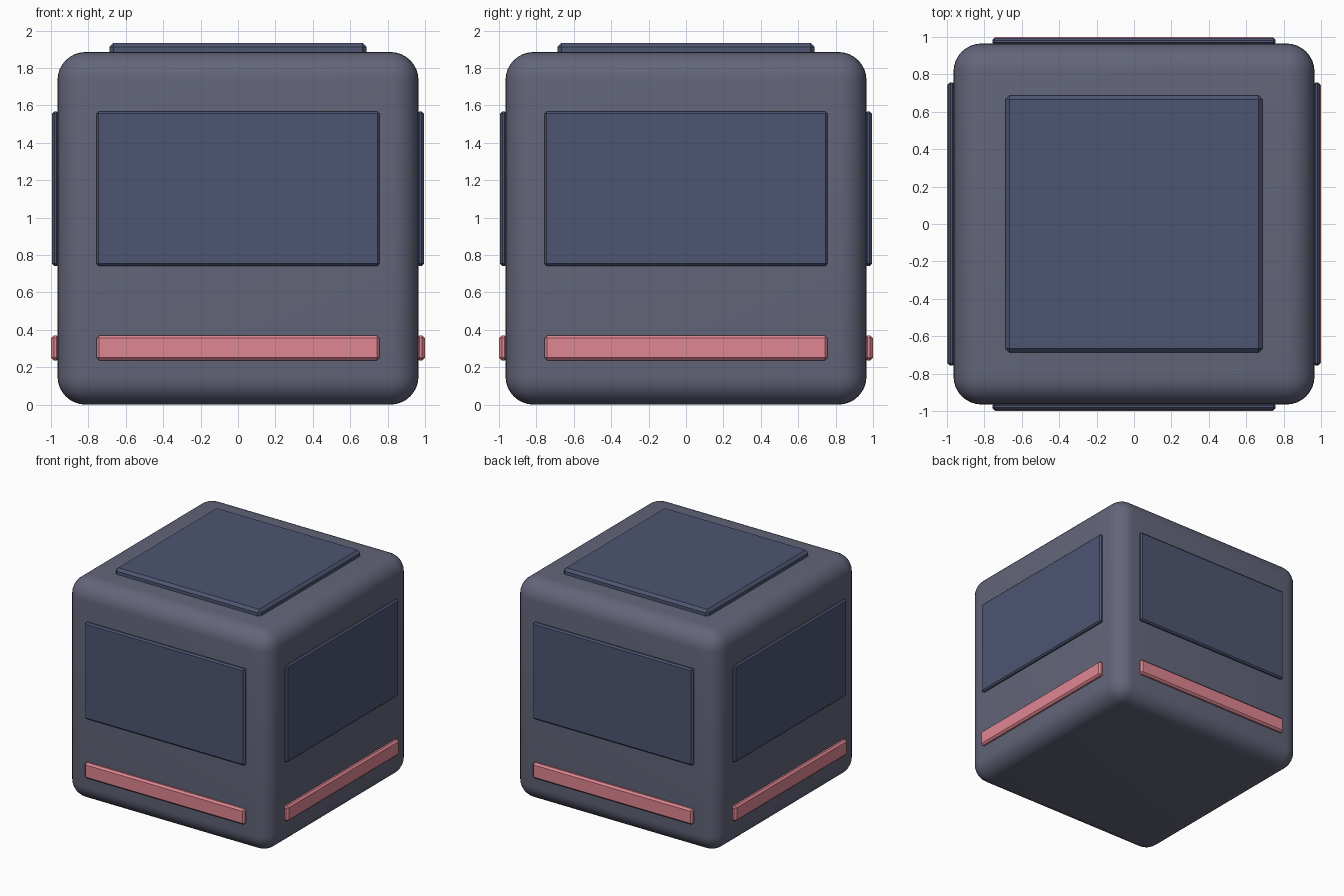
import bpy
import math

if "Cube" in bpy.data.objects:
    bpy.data.objects.remove(bpy.data.objects["Cube"])


def material(name, rgb):
    m = bpy.data.materials.new(name)
    m.diffuse_color = (*rgb, 1)
    m.use_nodes = True
    m.node_tree.nodes["Principled BSDF"].inputs["Base Color"].default_value = m.diffuse_color
    return m


SHELL = material("shell", (0.125, 0.132, 0.195))
PANEL = material("panel", (0.075, 0.09, 0.165))
RED = material("red", (0.74, 0.24, 0.29))


def block(name, size, loc, mat, bevel, segments=1, turn=0, smooth=False):
    bpy.ops.mesh.primitive_cube_add(size=1, location=loc)
    ob = bpy.context.object
    ob.name = name
    ob.scale = size
    bpy.ops.object.transform_apply(location=False, rotation=False, scale=True)
    ob.rotation_euler.z = turn
    mod = ob.modifiers.new("bevel", "BEVEL")
    mod.width = bevel
    mod.segments = segments
    bpy.ops.object.modifier_apply(modifier="bevel")
    if smooth:
        bpy.ops.object.shade_smooth_by_angle(angle=math.radians(40))
    ob.data.materials.append(mat)
    return ob


# Rounded main body
block("body", (1.93, 1.93, 1.885), (0, 0, 0.9425), SHELL, 0.15, 8, smooth=True)

# Raised square on the roof
block("roof_panel", (1.376, 1.376, 0.09), (0, 0, 1.889), PANEL, 0.022)

# A window panel and a red strip on each of the four sides
for i, side in enumerate(("front", "right", "back", "left")):
    a = i * math.pi / 2
    dx, dy = math.sin(a), -math.cos(a)
    block(side + "_panel", (1.514, 0.036, 0.826), (dx * 0.976, dy * 0.976, 1.154),
          PANEL, 0.012, turn=a)
    block(side + "_strip", (1.514, 0.045, 0.134), (dx * 0.9775, dy * 0.9775, 0.303),
          RED, 0.015, turn=a)
